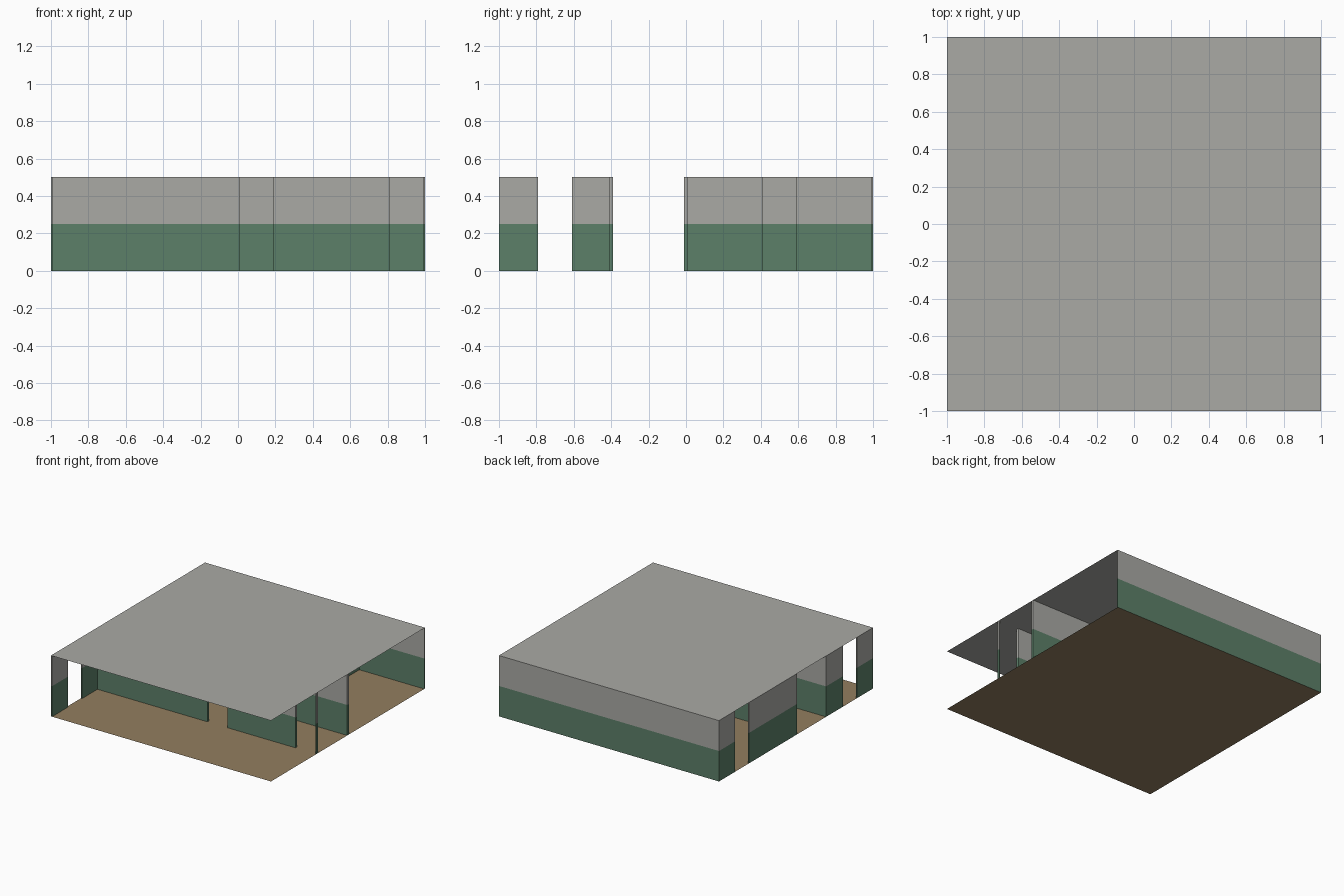
import bpy
import bmesh

cube = bpy.data.objects.get("Cube")
if cube:
    bpy.data.objects.remove(cube, do_unlink=True)

HEIGHT, DADO, HALF = 0.5, 0.25, 0.01   # storey height, paint line, half wall thickness


def material(name, rgb):
    m = bpy.data.materials.new(name)
    m.use_nodes = True
    m.diffuse_color = (*rgb, 1)
    m.node_tree.nodes["Principled BSDF"].inputs["Base Color"].default_value = (*rgb, 1)
    return m


plaster = material("grey plaster", (0.40, 0.40, 0.376))
green = material("green paint", (0.107, 0.216, 0.141))
tan = material("tan floor", (0.29, 0.209, 0.114))


def finish(bm, name, mats):
    mesh = bpy.data.meshes.new(name)
    bm.to_mesh(mesh)
    bm.free()
    for m in mats:
        mesh.materials.append(m)
    obj = bpy.data.objects.new(name, mesh)
    bpy.context.collection.objects.link(obj)


def slab(name, z, mat):
    """Flat square sheet covering the whole plan."""
    bm = bmesh.new()
    bmesh.ops.create_grid(bm, x_segments=1, y_segments=1, size=1)
    for v in bm.verts:
        v.co.z = z
    finish(bm, name, [mat])


def wall(name, axis, at, spans):
    """Wall line along an axis; gaps between spans are full-height doorways."""
    bm = bmesh.new()
    clip = lambda v: max(-1, min(1, v))
    for start, end in spans:
        along = (clip(start - HALF), clip(end + HALF))
        across = (clip(at - HALF), clip(at + HALF))
        xs, ys = (along, across) if axis == "x" else (across, along)
        for v in bmesh.ops.create_cube(bm, size=1)["verts"]:
            v.co = (xs[v.co.x > 0], ys[v.co.y > 0], HEIGHT * (v.co.z > 0))
    # Leave the ends under the floor and ceiling open, then cut the paint line
    bm.normal_update()
    caps = [f for f in bm.faces if abs(f.normal.z) > 0.5]
    bmesh.ops.delete(bm, geom=caps, context="FACES")
    geom = bm.verts[:] + bm.edges[:] + bm.faces[:]
    bmesh.ops.bisect_plane(bm, geom=geom, plane_co=(0, 0, DADO), plane_no=(0, 0, 1))
    for f in bm.faces:
        f.material_index = int(f.calc_center_median().z < DADO)
    finish(bm, name, [plaster, green])


# Floor and ceiling
slab("floor", 0, tan)
slab("ceiling", HEIGHT, plaster)

# Outer walls
wall("back_wall", "x", 1, [(-1, 1)])
wall("right_side_wall", "y", -1, [(-1, -0.8), (-0.6, -0.4), (0, 0.6), (0.8, 1)])

# Corridor walls
wall("corridor_front_wall", "x", -0.4, [(-1, 0), (0.2, 0.8), (1, 1)])
wall("corridor_back_wall", "x", 0, [(-1, 1)])

# Partitions between the back rooms
wall("solid_partition", "y", -0.2, [(0, 1)])
wall("doorway_partition", "y", 0.4, [(0, 0.4), (0.6, 1)])
